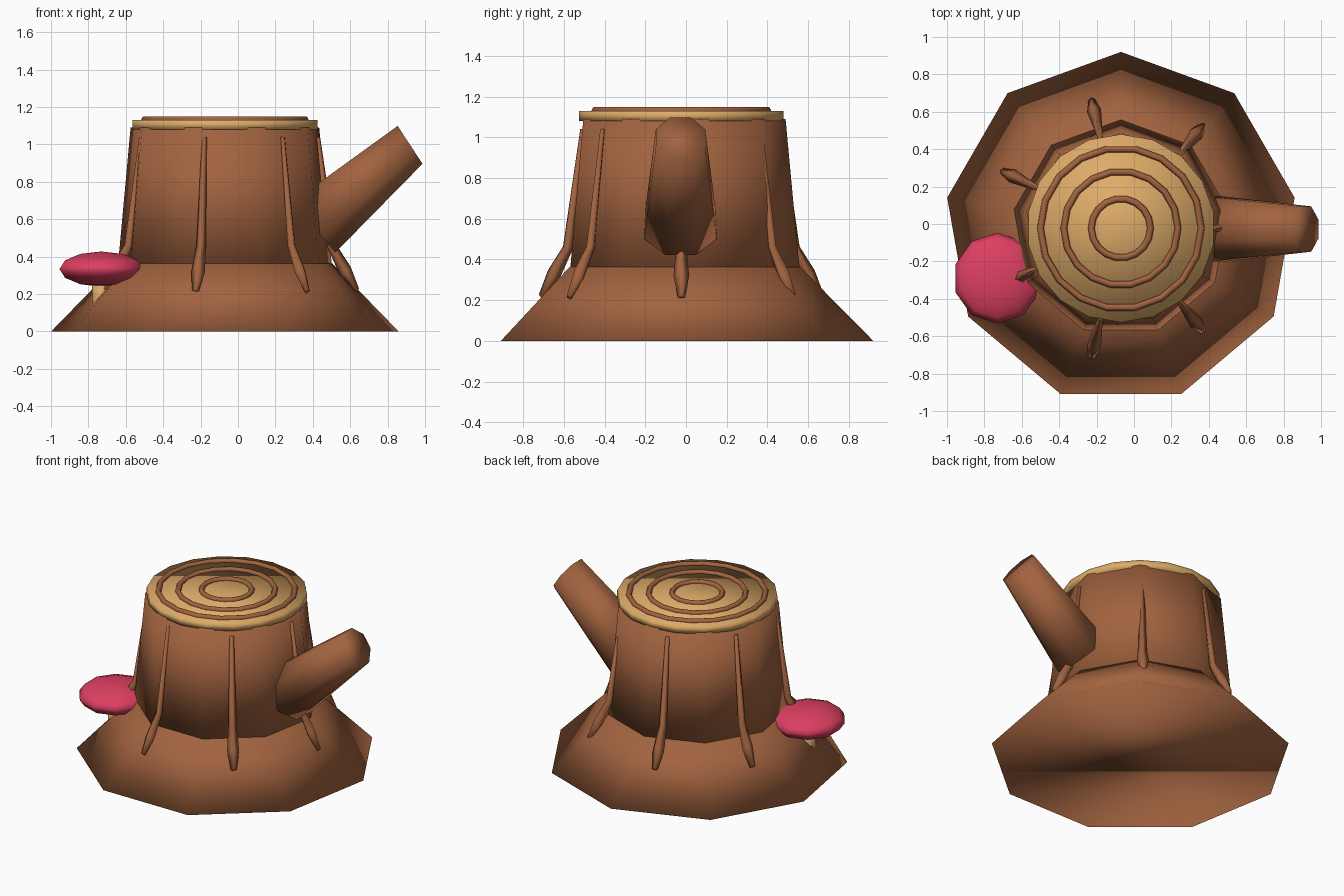
import bpy, bmesh, math
from mathutils import Vector

if "Cube" in bpy.data.objects:
    bpy.data.objects.remove(bpy.data.objects["Cube"])

CX, CY = -0.07, -0.023   # trunk axis


def material(name, rgb):
    m = bpy.data.materials.new(name)
    m.diffuse_color = (*rgb, 1)
    m.use_nodes = True
    m.node_tree.nodes["Principled BSDF"].inputs["Base Color"].default_value = m.diffuse_color
    return m


BARK = material("bark brown", (0.36, 0.125, 0.05))
WOOD = material("cut wood tan", (0.73, 0.41, 0.14))
PINK = material("mushroom pink", (0.72, 0.05, 0.12))


def finish(name, bm, mat):
    bmesh.ops.recalc_face_normals(bm, faces=bm.faces)
    me = bpy.data.meshes.new(name)
    bm.to_mesh(me)
    bm.free()
    me.materials.append(mat)
    for p in me.polygons:
        p.use_smooth = True
    ob = bpy.data.objects.new(name, me)
    bpy.context.collection.objects.link(ob)
    return ob


def tube(name, rings, sides, mat, side_axis, start=0.0):
    """Closed tube; rings = (centre, radius, second axis), side_axis = first axis."""
    bm = bmesh.new()
    loops = []
    for c, r, up in rings:
        loop = []
        for i in range(sides):
            a = start + 2 * math.pi * i / sides
            loop.append(bm.verts.new(Vector(c) + r * (math.cos(a) * side_axis + math.sin(a) * up)))
        loops.append(loop)
    for a, b in zip(loops, loops[1:]):
        for i in range(sides):
            j = (i + 1) % sides
            bm.faces.new((a[i], a[j], b[j], b[i]))
    bm.faces.new(loops[0][::-1])
    bm.faces.new(loops[-1])
    return finish(name, bm, mat)


X, Y = Vector((1, 0, 0)), Vector((0, 1, 0))


def upright(name, x, y, profile, sides, mat):
    return tube(name, [((x, y, z), r, Y) for r, z in profile], sides, mat, X, math.pi / 2)


# nine-sided root skirt and trunk, tan cut top
upright("root_skirt", CX, CY, [(0.943, 0), (0.585, 0.362)], 9, BARK)
upright("trunk", CX, CY, [(0.58, 0.36), (0.512, 1.09)], 9, BARK)
upright("cut_top", CX, CY, [(0.503, 1.08), (0.503, 1.13)], 18, WOOD)

# growth rings
for k, radius in enumerate((0.158, 0.305, 0.43)):
    bpy.ops.mesh.primitive_torus_add(location=(CX, CY, 1.132), major_radius=radius,
                                     minor_radius=0.018, major_segments=18, minor_segments=6)
    ring = bpy.context.object
    ring.name = f"growth_ring_{k + 1}"
    ring.data.materials.append(BARK)
    bpy.ops.object.shade_smooth()

# seven bark ridges running down the trunk and out over the skirt
for k in range(7):
    a = 2 * math.pi * k / 7
    out = Vector((math.cos(a), math.sin(a), 0))
    side = Vector((-math.sin(a), math.cos(a), 0))
    path = [(0.495, 1.04, 0.014, 0), (0.57, 0.46, 0.026, 0.15),
            (0.645, 0.32, 0.038, 0.8), (0.705, 0.215, 0.018, 0.8)]
    rings = []
    for r, z, w, tilt in path:
        up = (out * math.cos(tilt) + Vector((0, 0, math.sin(tilt))))
        rings.append((out * r + Vector((CX, CY, z)), w, up))
    tube(f"bark_ridge_{k + 1}", rings, 4, BARK, side)

# sawn-off side branch
base, tip = Vector((0.405, -0.027, 0.556)), Vector((0.92, -0.027, 0.997))
d = (tip - base).normalized()
n = Vector((-d.z, 0, d.x))
n_tip = Vector((-0.144, 0, 0.219)).normalized()
tube("side_branch", [(base, 0.192, n), (tip, 0.131, n_tip)], 8, BARK, Y, math.pi / 8)

# mushroom: stem and flattened cap
upright("mushroom_stem", -0.73, -0.29, [(0.05, 0.002), (0.05, 0.33)], 8, WOOD)
bpy.ops.mesh.primitive_uv_sphere_add(segments=10, ring_count=6, radius=1, location=(-0.73, -0.29, 0.333))
cap = bpy.context.object
cap.name = "mushroom_cap"
cap.scale = (0.236, 0.243, 0.094)
cap.data.materials.append(PINK)
bpy.ops.object.shade_smooth()
